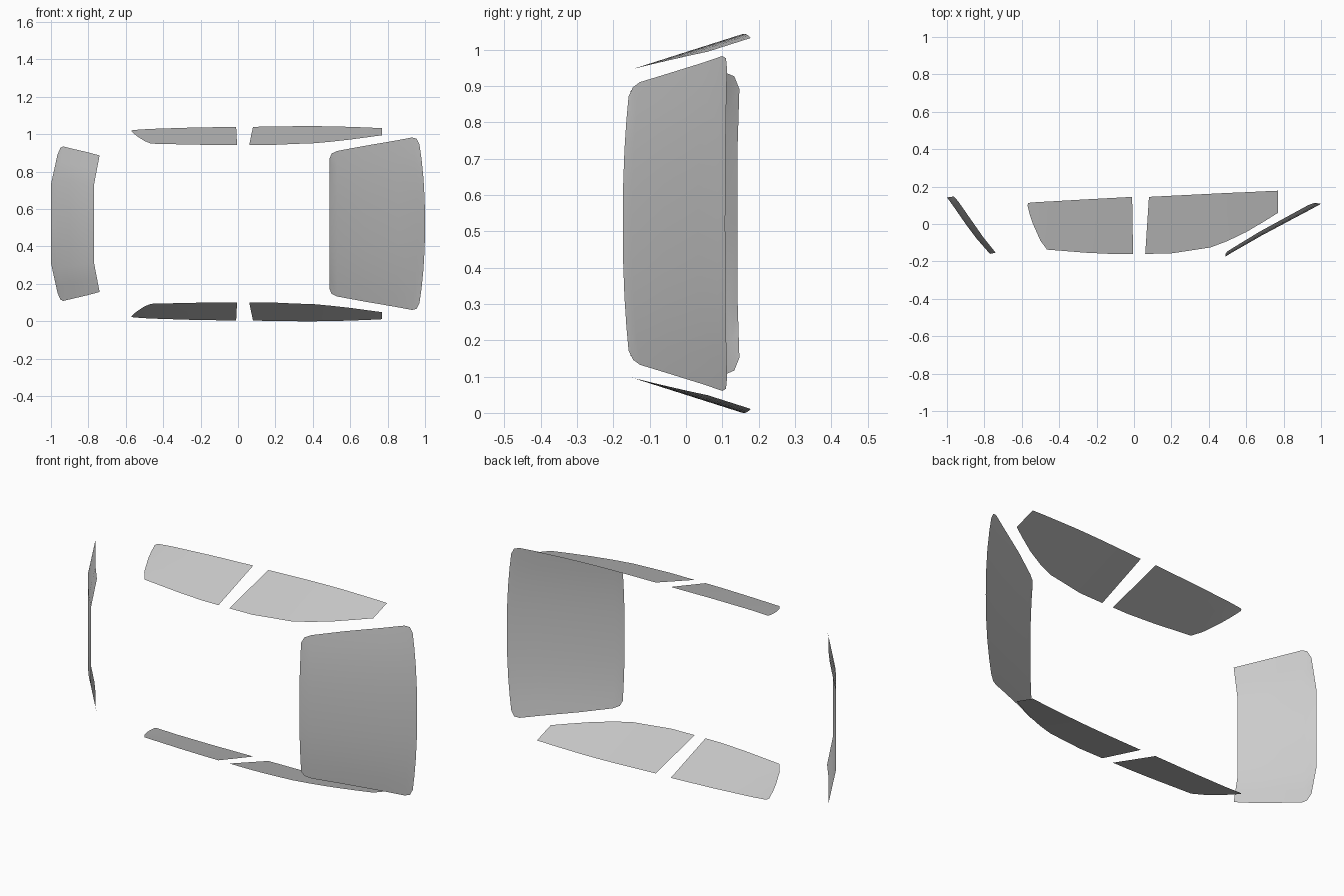
import bpy

MID = 0.5215  # mirror plane height


def make_sheet(name, rows, flip=False):
    """Skin a grid of points, given as rows of equal length."""
    n = len(rows[0])
    verts = [p for r in rows for p in r]
    faces = []
    for i in range(len(rows) - 1):
        for j in range(n - 1):
            a = i * n + j
            f = (a, a + 1, a + n + 1, a + n)
            faces.append(f[::-1] if flip else f)
    me = bpy.data.meshes.new(name)
    me.from_pydata(verts, [], faces)
    ob = bpy.data.objects.new(name, me)
    bpy.context.collection.objects.link(ob)
    bpy.ops.object.select_all(action='DESELECT')
    ob.select_set(True)
    bpy.context.view_layer.objects.active = ob
    bpy.ops.object.shade_smooth_by_angle(angle=0.5)
    return ob


def curved_glass(name, rows, us, bend, flip):
    """rows: centre x, centre y, half width, edge shift in x, edge shift in y."""
    us = [-u for u in reversed(us) if u] + us
    make_sheet(name, [[(x + dx * bend(abs(u)), y + dy * bend(abs(u)), MID + u * w)
                       for u in us] for x, y, w, dx, dy in rows], flip)


# Windscreen, from roof edge to bonnet edge
curved_glass("windscreen", [
    (0.49, -0.174, 0.350, 0.0, 0.016),
    (0.50, -0.167, 0.375, 0.0, 0.021),
    (0.53, -0.149, 0.389, 0.0, 0.022),
    (0.68, -0.063, 0.415, -0.01, 0.021),
    (0.86, 0.033, 0.444, -0.02, 0.018),
    (0.96, 0.086, 0.461, -0.03, 0.014),
    (0.985, 0.100, 0.455, -0.03, 0.010),
    (1.0, 0.108, 0.425, -0.03, 0.005),
], [0, 0.3, 0.58, 0.82, 1], lambda u: u ** 2.3, True)

# Rear window, flat in the middle with bent sides
curved_glass("rear_window", [
    (-0.77, -0.160, 0.365, 0.03, 0.007),
    (-0.84, -0.080, 0.383, 0.032, 0.012),
    (-0.90, 0.000, 0.397, 0.032, 0.018),
    (-0.965, 0.094, 0.413, 0.03, 0.020),
    (-0.98, 0.115, 0.405, 0.03, 0.018),
    (-1.0, 0.142, 0.370, 0.035, 0.005),
], [0, 0.57, 0.8, 1], lambda u: max(0, (u - 0.57) / 0.43), False)


def side_height(x, y):
    """Distance of the leaning side glass from the mirror plane."""
    h = 0.421 + 0.318 * (y + 0.16)
    if x > 0.25:
        h -= 0.018 * ((x - 0.25) / 0.52) ** 2
    elif x < -0.3:
        h -= 0.008 * ((x + 0.3) / 0.27) ** 2 * (y + 0.16) / 0.27
    return h


# Side windows: pairs of roof-edge and sill-edge points (x, y)
front = [((0.06, -0.16), (0.08, 0.145)), ((0.20, -0.157), (0.22, 0.152)),
         ((0.30, -0.142), (0.32, 0.157)), ((0.41, -0.125), (0.42, 0.162)),
         ((0.50, -0.091), (0.50, 0.166)), ((0.60, -0.043), (0.60, 0.170)),
         ((0.70, 0.016), (0.70, 0.175)), ((0.77, 0.06), (0.77, 0.178))]
rear = [((-0.57, 0.10), (-0.565, 0.112)), ((-0.557, 0.05), (-0.55, 0.115)),
        ((-0.54, 0.0), (-0.53, 0.116)), ((-0.50, -0.09), (-0.50, 0.118)),
        ((-0.465, -0.137), (-0.46, 0.12)), ((-0.25, -0.154), (-0.25, 0.132)),
        ((-0.10, -0.161), (-0.10, 0.14)), ((-0.005, -0.16), (-0.01, 0.145))]

for part, pairs in (("front_side_window", front), ("rear_side_window", rear)):
    for side, s in (("left", 1), ("right", -1)):
        rows = []
        for a, b in pairs:
            row = []
            for t in (0, 0.5, 1):
                x = a[0] + (b[0] - a[0]) * t
                y = a[1] + (b[1] - a[1]) * t
                row.append((x, y, MID + s * side_height(x, y)))
            rows.append(row)
        make_sheet(f"{part}_{side}", rows, s > 0)
